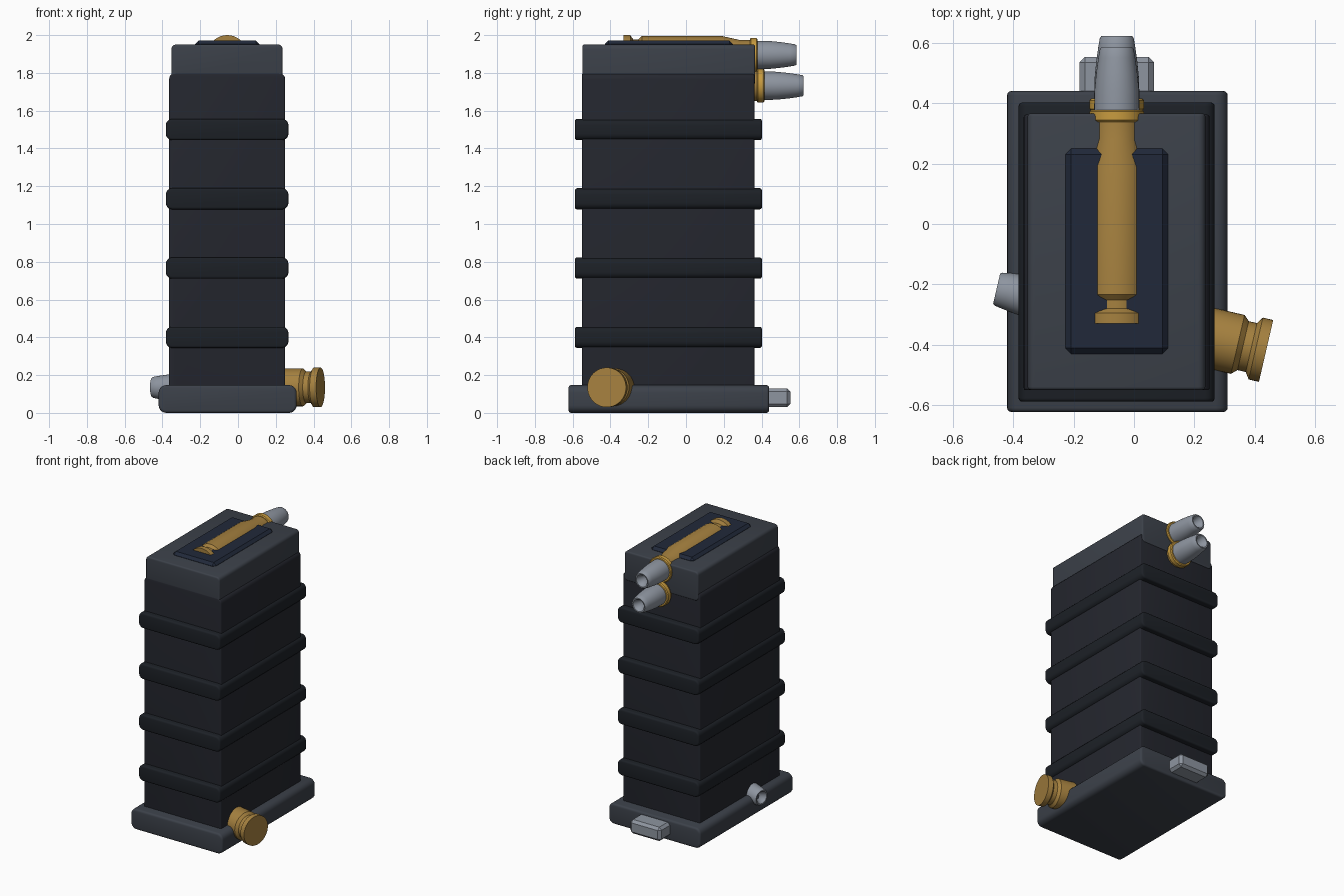
import bpy, bmesh, math
from mathutils import Matrix, Vector

if "Cube" in bpy.data.objects:
    bpy.data.objects.remove(bpy.data.objects["Cube"])


def material(name, rgb):
    m = bpy.data.materials.new(name)
    m.diffuse_color = (*rgb, 1)
    m.use_nodes = True
    m.node_tree.nodes["Principled BSDF"].inputs["Base Color"].default_value = m.diffuse_color
    return m


SHELL = material("shell_dark", (0.018, 0.020, 0.028))
RIB = material("rib_dark", (0.012, 0.015, 0.020))
SLATE = material("slate", (0.045, 0.053, 0.068))
NAVY = material("navy", (0.015, 0.022, 0.042))
BRASS = material("brass", (0.38, 0.22, 0.05))
GOLD = material("gold_band", (0.58, 0.33, 0.05))
STEEL = material("steel", (0.27, 0.30, 0.35))


def finish(bm, name, mat, angle=35):
    bmesh.ops.recalc_face_normals(bm, faces=bm.faces)
    me = bpy.data.meshes.new(name)
    bm.to_mesh(me)
    bm.free()
    me.materials.append(mat)
    ob = bpy.data.objects.new(name, me)
    bpy.context.collection.objects.link(ob)
    bpy.ops.object.select_all(action='DESELECT')
    ob.select_set(True)
    bpy.context.view_layer.objects.active = ob
    if angle:
        bpy.ops.object.shade_smooth_by_angle(angle=math.radians(angle))
    return ob


def slab(name, mat, x, y, z, long_r, end_r):
    """Block with its long y edges rounded by long_r and its ends by end_r."""
    bm = bmesh.new()
    bmesh.ops.create_cube(bm, size=1)
    for v in bm.verts:
        v.co = Vector([(a + b) / 2 + c * (b - a) for (a, b), c in zip((x, y, z), v.co)])
    ends = lambda e: abs(e.verts[0].co.y - e.verts[1].co.y) < 1e-5
    bmesh.ops.bevel(bm, geom=[e for e in bm.edges if not ends(e)], offset=long_r,
                    segments=5, profile=0.5, affect='EDGES')
    bmesh.ops.bevel(bm, geom=[e for e in bm.edges if ends(e)], offset=end_r,
                    segments=3, profile=0.5, affect='EDGES')
    return finish(bm, name, mat)


def chamfered(name, mat, x, y, z, c):
    """Flat-faced block with single chamfers."""
    bm = bmesh.new()
    bmesh.ops.create_cube(bm, size=1)
    for v in bm.verts:
        v.co = Vector([(a + b) / 2 + k * (b - a) for (a, b), k in zip((x, y, z), v.co)])
    bmesh.ops.bevel(bm, geom=bm.edges[:], offset=c, segments=1, affect='EDGES')
    return finish(bm, name, mat, 0)


def turned(name, mat, profile, place, n=40):
    """Revolve (distance, radius) points about the y axis."""
    bm = bmesh.new()
    vs = [bm.verts.new((r, s, 0)) for s, r in profile]
    es = [bm.edges.new(p) for p in zip(vs, vs[1:])]
    bmesh.ops.spin(bm, geom=vs + es, cent=(0, 0, 0), axis=(0, 1, 0),
                   angle=2 * math.pi, steps=n, use_duplicate=False)
    bmesh.ops.remove_doubles(bm, verts=bm.verts, dist=1e-5)
    bm.transform(place)
    return finish(bm, name, mat, 30)


# shell, base plate and upper cap
slab("shell", SHELL, (-.365, .25), (-.55, .362), (.06, 1.80), .035, .008)
slab("base_plate", SLATE, (-.42, .31), (-.622, .44), (0, .147), .04, .014)
slab("upper_cap", SLATE, (-.352, .236), (-.549, .366), (1.74, 1.95), .024, .01)

# four ribs round the shell
for i in range(4):
    z = .40 + i * .3667
    slab(f"rib_{i + 1}", RIB, (-.382, .267), (-.588, .402), (z - .056, z + .056), .034, .012)

# top inset plate and rear catch
chamfered("top_plate", NAVY, (-.227, .113), (-.43, .249), (1.88, 1.971), .019)
chamfered("rear_catch", STEEL, (-.18, .066), (.38, .553), (.03, .13), .018)

# three identical rounds: tail position and turn about z
CASE = [(0, 0), (0, .105), (.035, .105), (.05, .083), (.078, .083), (.096, .1),
        (.52, .1), (.61, .08), (.70, .08), (.70, 0)]
BAND = [(.668, .07), (.668, .084), (.674, .09), (.702, .09), (.708, .084), (.708, .07)]
TIP = [(.69, 0), (.69, .075), (.77, .074), (.83, .068), (.88, .061), (.908, .056),
       (.915, .051), (.914, .043), (.84, 0)]
ROUNDS = {"upper": ((-.057, -.33, 1.895), 0),
          "inner": ((-.057, -.293, 1.732), 0),
          "lower": ((.437, -.42, .135), 77.0)}
for label, (pos, turn) in ROUNDS.items():
    place = Matrix.Translation(pos) @ Matrix.Rotation(math.radians(turn), 4, 'Z')
    turned(f"{label}_round_case", BRASS, CASE, place)
    turned(f"{label}_round_band", GOLD, BAND, place)
    turned(f"{label}_round_tip", STEEL, TIP, place)
